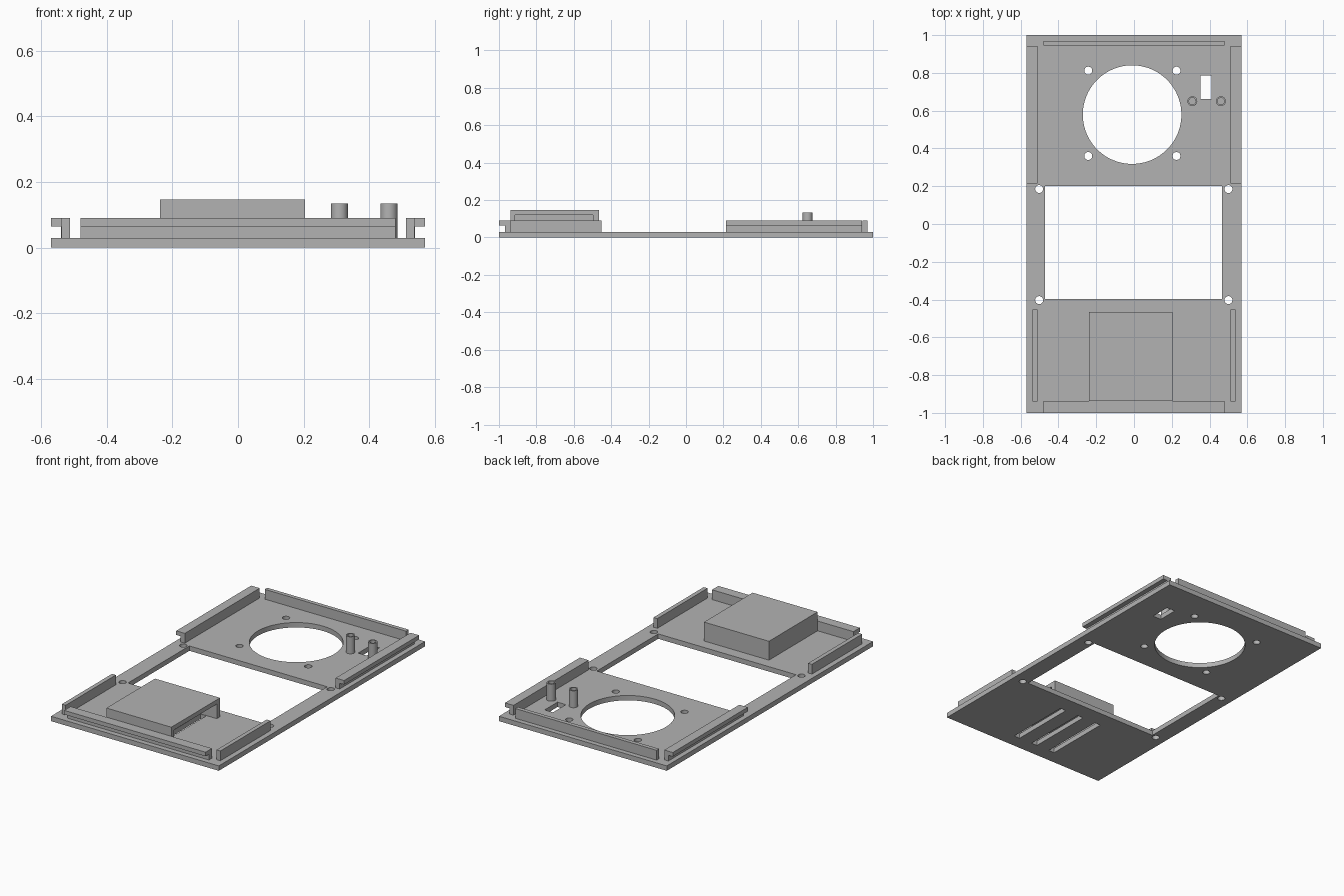
import bpy, bmesh, math
from mathutils import Vector

if "Cube" in bpy.data.objects:
    bpy.data.objects.remove(bpy.data.objects["Cube"], do_unlink=True)

GREY = (0.45, 0.45, 0.45, 1)
grey = bpy.data.materials.new("plain grey")
grey.use_nodes = True
grey.diffuse_color = GREY
grey.node_tree.nodes["Principled BSDF"].inputs["Base Color"].default_value = GREY

FLOOR, RIM = 0.03, 0.09   # plate top and rail top


def add_object(name, bm):
    bmesh.ops.recalc_face_normals(bm, faces=bm.faces)
    mesh = bpy.data.meshes.new(name)
    bm.to_mesh(mesh)
    bm.free()
    mesh.materials.append(grey)
    obj = bpy.data.objects.new(name, mesh)
    bpy.context.collection.objects.link(obj)
    return obj


def box(bm, x, y, z):
    verts = bmesh.ops.create_cube(bm, size=1)["verts"]
    for v in verts:
        v.co = Vector([(a + b) / 2 + c * (b - a) for (a, b), c in zip((x, y, z), v.co)])


def cylinder(bm, x, y, r, z, sides=32):
    verts = bmesh.ops.create_cone(bm, cap_ends=True, segments=sides, radius1=r,
                                  radius2=r, depth=z[1] - z[0])["verts"]
    bmesh.ops.translate(bm, verts=verts, vec=(x, y, (z[0] + z[1]) / 2))


def activate(obj):
    bpy.ops.object.select_all(action="DESELECT")
    obj.select_set(True)
    bpy.context.view_layer.objects.active = obj


def cut(obj, bm):
    cutter = add_object("cutter", bm)
    cutter.hide_render = True
    mod = obj.modifiers.new("cut", "BOOLEAN")
    mod.object, mod.operation, mod.solver = cutter, "DIFFERENCE", "EXACT"
    activate(obj)
    bpy.ops.object.modifier_apply(modifier=mod.name)
    bpy.data.objects.remove(cutter, do_unlink=True)


def smooth(obj):
    activate(obj)
    bpy.ops.object.shade_smooth_by_angle(angle=math.radians(30))


def rail(name, place, start, end, inner, outer, lip=None):
    """Wall, optionally with an outward lip, swept from start to end."""
    if lip:
        profile = [(inner, FLOOR), (outer, FLOOR), (outer, 0.065),
                   (lip, 0.065), (lip, RIM), (inner, RIM)]
    else:
        profile = [(inner, FLOOR), (outer, FLOOR), (outer, RIM), (inner, RIM)]
    bm = bmesh.new()
    face = bm.faces.new([bm.verts.new(place(d, start, z)) for d, z in profile])
    new = bmesh.ops.extrude_face_region(bm, geom=[face])["geom"]
    sweep = Vector(place(0, end, 0)) - Vector(place(0, start, 0))
    bmesh.ops.translate(bm, verts=[g for g in new if isinstance(g, bmesh.types.BMVert)],
                        vec=sweep)
    return add_object(name, bm)


# Base plate with all its openings
bm = bmesh.new()
box(bm, (-0.57, 0.57), (-1, 1), (0, FLOOR))
plate = add_object("base_plate", bm)
through = (-0.05, 0.08)
bm = bmesh.new()
cylinder(bm, -0.01, 0.579, 0.261, through, 96)
for x in (-0.242, 0.225):
    for y in (0.36, 0.812):
        cylinder(bm, x, y, 0.021, through)
for x in (-0.502, 0.5):
    for y in (-0.403, 0.185):
        cylinder(bm, x, y, 0.021, through)
box(bm, (-0.47, 0.466), (-0.396, 0.2), through)
box(bm, (0.353, 0.41), (0.661, 0.786), through)
for x in (-0.145, -0.015, 0.115):
    box(bm, (x - 0.02, x + 0.02), (-0.914, -0.5), through)
cut(plate, bm)
smooth(plate)

# Rails round the edge
rail("front_rail", lambda d, t, z: (t, -d, z), -0.48, 0.48, 0.938, 0.968, 1)
rail("back_rail", lambda d, t, z: (t, d, z), -0.48, 0.48, 0.945, 0.97)
for side, s in (("left", 1), ("right", -1)):
    def place(d, t, z, s=s):
        return (s * d, t, z)
    rail(side + "_back_rail", place, 0.215, 0.942, 0.512, 0.54, 0.57)
    rail(side + "_front_rail", place, -0.94, -0.453, 0.512, 0.538)

# Battery housing: hollow, open on its left side and underneath
bm = bmesh.new()
box(bm, (-0.237, 0.204), (-0.938, -0.466), (FLOOR, 0.146))
housing = add_object("battery_housing", bm)
bm = bmesh.new()
box(bm, (-0.21, 0.3), (-0.914, -0.497), (-0.05, 0.119))
cut(housing, bm)

# Hollow mounting posts beside the small slot
for name, x in (("inner_post", 0.309), ("outer_post", 0.46)):
    bm = bmesh.new()
    cylinder(bm, x, 0.65, 0.026, (FLOOR, 0.134))
    post = add_object(name, bm)
    bm = bmesh.new()
    cylinder(bm, x, 0.65, 0.018, (0, 0.2))
    cut(post, bm)
    smooth(post)
